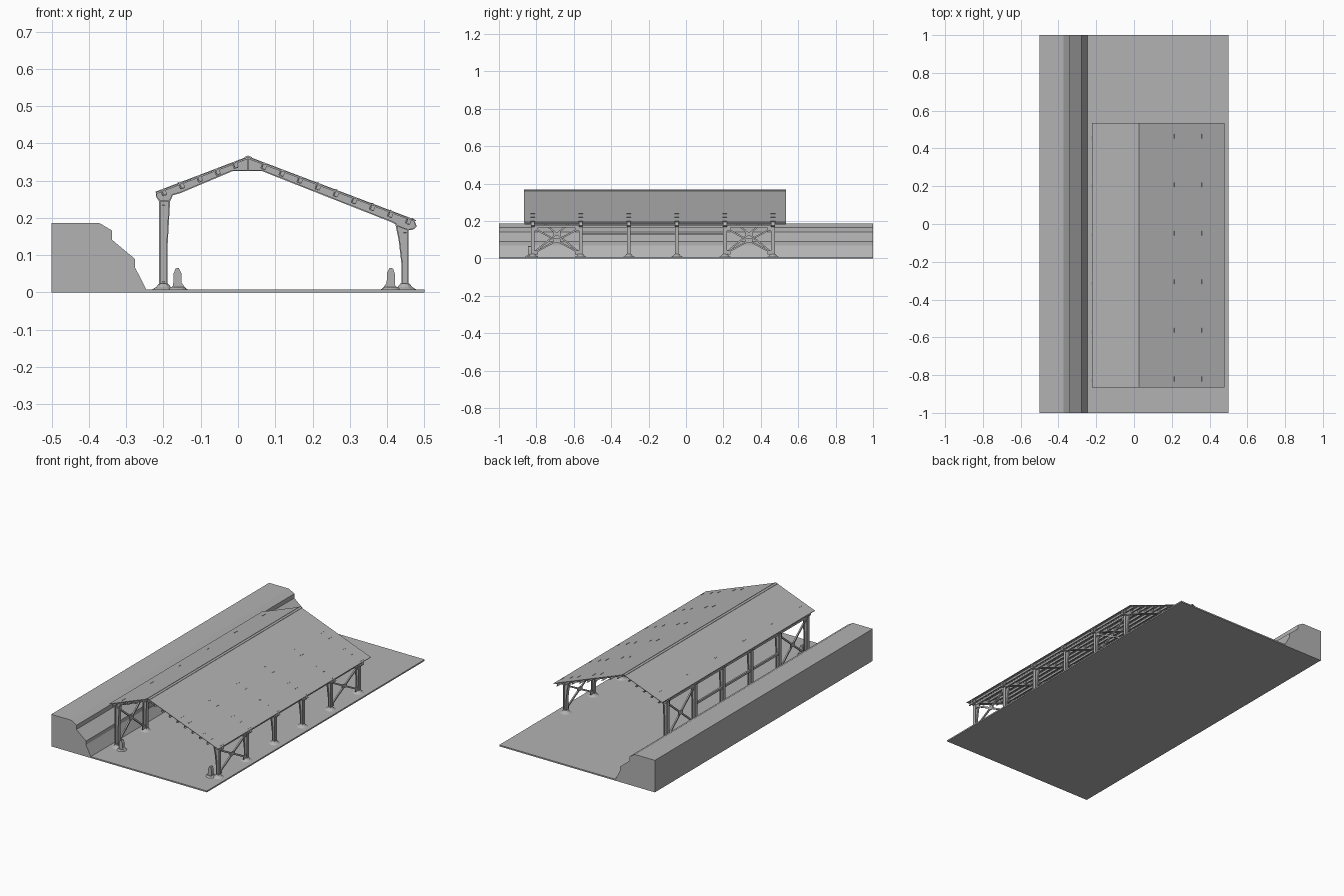
import bpy, bmesh, math
from mathutils import Vector, Matrix

cube = bpy.data.objects.get("Cube")
if cube:
    bpy.data.objects.remove(cube, do_unlink=True)

GREY = (0.45, 0.45, 0.45, 1)
mat = bpy.data.materials.new("plain grey")
mat.use_nodes = True
mat.diffuse_color = GREY
mat.node_tree.nodes["Principled BSDF"].inputs["Base Color"].default_value = GREY

FRAMES = [-0.82 + 0.257 * i for i in range(6)]
ROOF = (-0.865, 0.535)
LEFT, RIDGE, RIGHT = (-0.222, 0.27), (0.027, 0.365), (0.478, 0.194)


def finish(bm, name):
    bmesh.ops.recalc_face_normals(bm, faces=bm.faces)
    mesh = bpy.data.meshes.new(name)
    bm.to_mesh(mesh)
    bm.free()
    mesh.materials.append(mat)
    obj = bpy.data.objects.new(name, mesh)
    bpy.context.collection.objects.link(obj)
    return obj


def add_prism(bm, pts, y0, y1):
    """Extrude an x-z outline along y."""
    face = bm.faces.new([bm.verts.new((x, y0, z)) for x, z in pts])
    geom = bmesh.ops.extrude_face_region(bm, geom=[face])["geom"]
    verts = [g for g in geom if isinstance(g, bmesh.types.BMVert)]
    bmesh.ops.translate(bm, verts=verts, vec=(0, y1 - y0, 0))


def add_bar(bm, a, b, width, depth, up=(0, 1, 0)):
    """Rectangular bar from a to b; width runs towards up."""
    a, b = Vector(a), Vector(b)
    d = b - a
    side = Vector(up)
    n = d.normalized().cross(side).normalized()
    side = n.cross(d.normalized())
    rot = Matrix((d.normalized(), side, n)).transposed().to_4x4()
    m = Matrix.Translation((a + b) / 2) @ rot @ Matrix.Diagonal((d.length, width, depth, 1))
    bmesh.ops.create_cube(bm, size=1, matrix=m)


def roof_z(x):
    end = LEFT if x < RIDGE[0] else RIGHT
    t = (x - RIDGE[0]) / (end[0] - RIDGE[0])
    return RIDGE[1] + t * (end[1] - RIDGE[1])


def roof_angle(x):
    end = LEFT if x < RIDGE[0] else RIGHT
    return math.atan((end[1] - RIDGE[1]) / (end[0] - RIDGE[0]))


# Ground slab and stepped embankment
bm = bmesh.new()
add_prism(bm, [(-0.5, 0), (0.5, 0), (0.5, 0.008), (-0.5, 0.008)], -1, 1)
finish(bm, "ground_slab")
bm = bmesh.new()
add_prism(bm, [(-0.5, 0.004), (-0.5, 0.186), (-0.372, 0.186), (-0.338, 0.166), (-0.338, 0.141),
               (-0.277, 0.09), (-0.277, 0.068), (-0.244, 0.004)], -1, 1)
finish(bm, "embankment")

# Roof sheets and ridge cap
bm = bmesh.new()
t = 0.003
upper = [LEFT, RIDGE, RIGHT]
add_prism(bm, upper + [(x, z - t) for x, z in reversed(upper)], *ROOF)
finish(bm, "roof_sheets")
bm = bmesh.new()
cap = [(x, roof_z(x) + 0.002) for x in (0.017, RIDGE[0], 0.037)]
add_prism(bm, cap + [(x, z - t) for x, z in reversed(cap)], *ROOF)
finish(bm, "ridge_cap")

# Portal frames: thin web with flanges round the outline
outline = [(-0.21, 0.008), (-0.21, 0.245), (-0.219, 0.258), (-0.219, 0.266), (0.027, 0.36),
           (0.472, 0.192), (0.478, 0.178), (0.470, 0.17), (0.456, 0.168), (0.456, 0.008),
           (0.44, 0.008), (0.44, 0.08), (0.433, 0.14), (0.424, 0.184), (0.41, 0.191),
           (0.065, 0.327), (-0.015, 0.327), (-0.155, 0.268), (-0.176, 0.262),
           (-0.184, 0.245), (-0.191, 0.12), (-0.191, 0.008)]
bm = bmesh.new()
for y in FRAMES:
    add_prism(bm, outline, y - 0.002, y + 0.002)
    for (x0, z0), (x1, z1) in zip(outline, outline[1:] + outline[:1]):
        if z0 != z1 or z0 > 0.1:
            add_bar(bm, (x0, y, z0), (x1, y, z1), 0.02, 0.0035)
    # knee and ridge stiffeners
    add_bar(bm, (-0.21, y, 0.245), (-0.184, y, 0.245), 0.018, 0.003)
    add_bar(bm, (0.424, y, 0.18), (0.456, y, 0.168), 0.018, 0.003)
    add_bar(bm, (0.027, y, 0.327), (0.027, y, 0.36), 0.018, 0.003)
finish(bm, "portal_frames")

# Flared footings
bm = bmesh.new()
for y in FRAMES:
    for x in (-0.2, 0.448):
        for r1, r2, z, h in ((0.03, 0.02, 0.011, 0.006), (0.02, 0.012, 0.019, 0.01)):
            bmesh.ops.create_cone(bm, cap_ends=True, segments=12, radius1=r1, radius2=r2,
                                  depth=h, matrix=Matrix.Translation((x, y, z)))
finish(bm, "column_footings")

# Channel purlins under the roof, with cleats at each frame
purlin_x = [-0.202 + 0.048 * i for i in range(5)] + [0.072 + 0.0485 * i for i in range(9)]
channel = [(-0.005, 0), (0.005, 0), (0.005, -0.003), (-0.002, -0.003),
           (-0.002, -0.014), (0.005, -0.014), (0.005, -0.017), (-0.005, -0.017)]
bm = bmesh.new()
cleats = bmesh.new()
for x in purlin_x:
    a, z = roof_angle(x), roof_z(x) - 0.002
    c, s = math.cos(a), math.sin(a)
    add_prism(bm, [(x + u * c - v * s, z + u * s + v * c) for u, v in channel],
              ROOF[0] + 0.001, ROOF[1] - 0.001)
    for y in FRAMES:
        m = Matrix.Translation((x + 0.008 * s, y, z - 0.008)) @ Matrix.Rotation(-a, 4, 'Y')
        bmesh.ops.create_cube(cleats, size=1, matrix=m @ Matrix.Diagonal((0.014, 0.026, 0.014, 1)))
finish(bm, "purlins")
finish(cleats, "purlin_cleats")

# Roof bolts showing at each frame
bm = bmesh.new()
for x in (-0.16, 0.215, 0.264, 0.361, 0.41, 0.468):
    for y in FRAMES:
        m = Matrix.Translation((x, y, roof_z(x))) @ Matrix.Rotation(-roof_angle(x), 4, 'Y')
        bmesh.ops.create_cube(bm, size=1, matrix=m @ Matrix.Diagonal((0.005, 0.025, 0.003, 1)))
finish(bm, "roof_fixings")

# Side walls: eave beams, middle rails and cross bracing in the end bays
bm = bmesh.new()
braces = bmesh.new()
for x, top in ((-0.2, 0.245), (0.448, 0.172)):
    add_bar(bm, (x, FRAMES[0], top), (x, FRAMES[-1], top), 0.01, 0.012, (1, 0, 0))
    for y0, y1 in ((FRAMES[0], FRAMES[1]), (FRAMES[4], FRAMES[5])):
        low, high = 0.025, top - 0.008
        add_bar(braces, (x, y0, low), (x, y1, high), 0.008, 0.009, (1, 0, 0))
        add_bar(braces, (x, y0, high), (x, y1, low), 0.008, 0.009, (1, 0, 0))
        mid = Matrix.Translation((x, (y0 + y1) / 2, (low + high) / 2))
        bmesh.ops.create_cube(braces, size=1, matrix=mid @ Matrix.Diagonal((0.006, 0.04, 0.022, 1)))
        for y, sgn in ((y0, 1), (y1, -1)):
            for z in (low + 0.006, high - 0.006):
                m = Matrix.Translation((x, y + sgn * 0.015, z))
                bmesh.ops.create_cube(braces, size=1, matrix=m @ Matrix.Diagonal((0.004, 0.03, 0.022, 1)))
add_bar(bm, (-0.2, FRAMES[1], 0.13), (-0.2, FRAMES[4], 0.13), 0.01, 0.012, (1, 0, 0))
finish(bm, "wall_rails")
finish(braces, "cross_braces")

# Small guard posts beside the front columns
post = [(-0.022, 0.008), (-0.012, 0.018), (-0.011, 0.05), (-0.006, 0.064), (0.003, 0.066),
        (0.01, 0.052), (0.011, 0.025), (0.024, 0.008)]
for name, x, sgn in (("left_guard_post", 0.41, -1), ("right_guard_post", -0.162, 1)):
    bm = bmesh.new()
    add_prism(bm, [(x + sgn * u, z) for u, z in post], -0.845, -0.825)
    bmesh.ops.create_cone(bm, cap_ends=True, segments=12, radius1=0.027, radius2=0.018, depth=0.007,
                          matrix=Matrix.Translation((x, -0.835, 0.011)))
    finish(bm, name)
